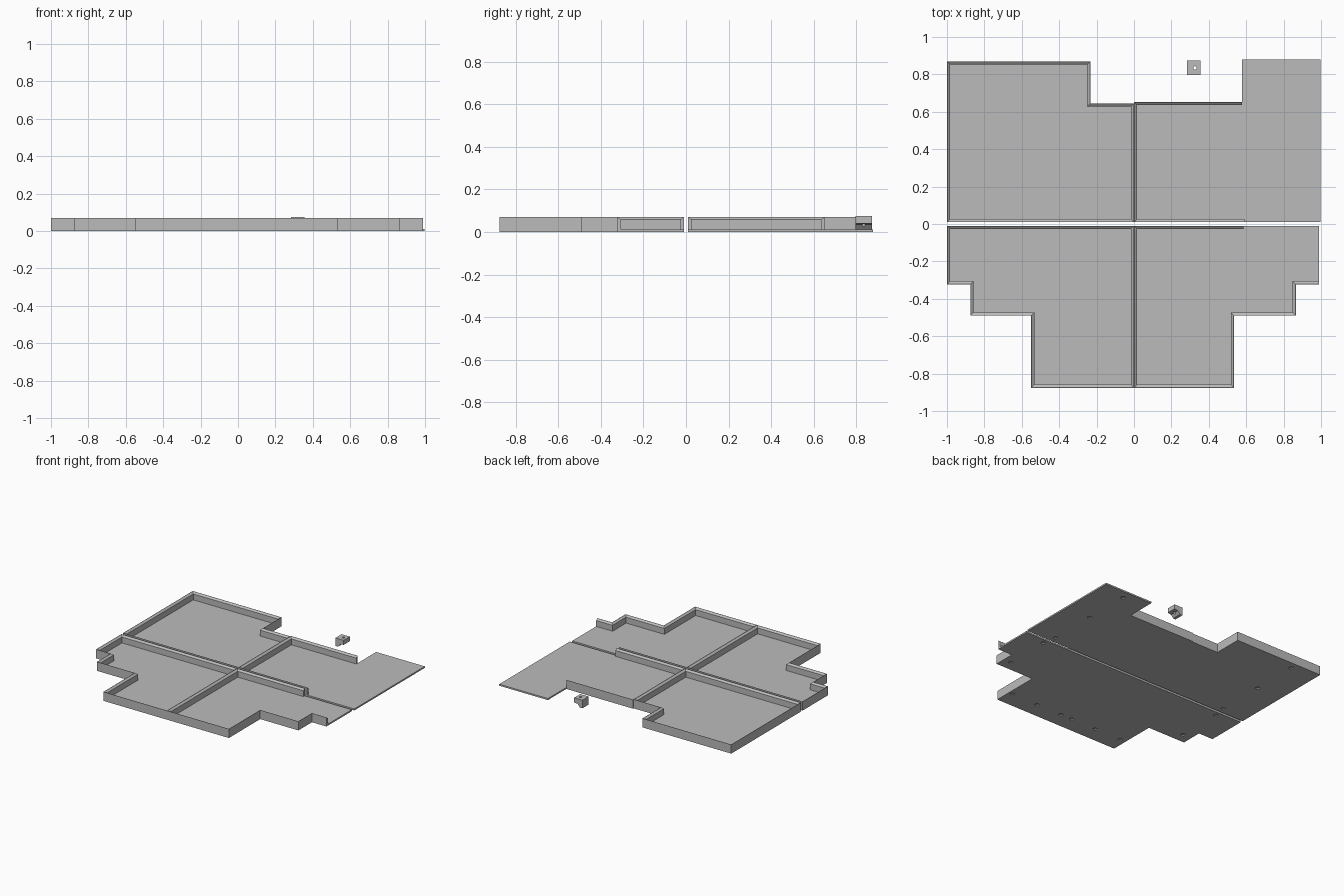
import bpy, bmesh
from mathutils import Vector, Matrix

cube = bpy.data.objects.get("Cube")
if cube:
    bpy.data.objects.remove(cube, do_unlink=True)

FLOOR, SHOULDER, TOP, WALL = 0.012, 0.058, 0.07, 0.017

grey = bpy.data.materials.new("light_grey")
grey.use_nodes = True
colour = (0.5, 0.5, 0.5, 1)
grey.diffuse_color = colour
grey.node_tree.nodes["Principled BSDF"].inputs["Base Color"].default_value = colour


def finish(name, bm):
    bmesh.ops.recalc_face_normals(bm, faces=bm.faces)
    mesh = bpy.data.meshes.new(name)
    bm.to_mesh(mesh)
    bm.free()
    mesh.materials.append(grey)
    obj = bpy.data.objects.new(name, mesh)
    bpy.context.collection.objects.link(obj)
    return obj


def prism(name, points, direction):
    """Extrude a flat polygon of 3D points."""
    bm = bmesh.new()
    face = bm.faces.new([bm.verts.new(p) for p in points])
    new = bmesh.ops.extrude_face_region(bm, geom=[face])["geom"]
    moved = [v for v in new if isinstance(v, bmesh.types.BMVert)]
    bmesh.ops.translate(bm, verts=moved, vec=direction)
    return finish(name, bm)


def drill(obj, centres, radius, depth):
    """Cut round holes, then drop the cutter."""
    bm = bmesh.new()
    for c in centres:
        bmesh.ops.create_cone(bm, cap_ends=True, segments=20, radius1=radius, radius2=radius,
                              depth=depth, matrix=Matrix.Translation(c))
    cutter = finish("hole_cutter", bm)
    cutter.hide_render = True
    mod = obj.modifiers.new("holes", "BOOLEAN")
    mod.operation, mod.solver, mod.object = "DIFFERENCE", "EXACT", cutter
    graph = bpy.context.evaluated_depsgraph_get()
    mesh = bpy.data.meshes.new_from_object(obj.evaluated_get(graph))
    obj.modifiers.clear()
    obj.data = mesh
    bpy.data.objects.remove(cutter, do_unlink=True)


def wall(name, path, closed):
    """Sweep a wall with a sloped inner rim along a path, interior on its left."""
    bm = bmesh.new()
    pts = [Vector(p) for p in path]
    n = len(pts)
    left = []
    for i in range(n if closed else n - 1):
        d = (pts[(i + 1) % n] - pts[i]).normalized()
        left.append(Vector((-d.y, d.x)))
    rings = []
    for i, p in enumerate(pts):
        if closed:
            inward = left[i - 1] + left[i]
        elif i == 0:
            inward = left[0]
        elif i == n - 1:
            inward = left[-1]
        else:
            inward = left[i - 1] + left[i]
        profile = ((0, FLOOR), (0, TOP), (0.002, TOP), (WALL, SHOULDER), (WALL, FLOOR))
        rings.append([bm.verts.new((p + inward * o).to_3d() + Vector((0, 0, z)))
                      for o, z in profile])
    for i in range(n if closed else n - 1):
        a, b = rings[i], rings[(i + 1) % n]
        for k in range(len(a)):
            j = (k + 1) % len(a)
            bm.faces.new((a[k], b[k], b[j], a[j]))
    if not closed:
        bm.faces.new(rings[0])
        bm.faces.new(rings[-1])
    return finish(name, bm)


# Tray outlines, counter-clockwise
back_left = [(-1, .01), (0, .01), (0, .645), (-.233, .645), (-.233, .87), (-1, .87)]
back_right = [(0, .01), (.997, .01), (.997, .88), (.577, .88), (.577, .652), (0, .652)]
front_left = [(0, -.01), (-1, -.01), (-1, -.323), (-.875, -.323),
              (-.875, -.49), (-.55, -.49), (-.55, -.876), (0, -.876)]
front_right = [(0, -.01), (0, -.876), (.535, -.876), (.535, -.49),
               (.865, -.49), (.865, -.323), (.99, -.323), (.99, -.01)]

# Shallow round sockets under the floors
back_rows = (.81, .44, .06)
front_spots = [(.8, -.05), (.8, -.41), (.5, -.75), (.27, -.75), (.05, -.75)]

for name, outline, side in (("back_left", back_left, -1), ("back_right", back_right, 1),
                            ("front_left", front_left, -1), ("front_right", front_right, 1)):
    floor = prism(name + "_floor", [(x, y, 0) for x, y in outline], (0, 0, FLOOR))
    spots = [(.78, y) for y in back_rows] if "back" in name else front_spots
    drill(floor, [(side * x, y, 0) for x, y in spots], .016, .016)

# Rim walls, left open where the right-hand trays run out flat
wall("back_left_wall", back_left, True)
wall("front_left_wall", front_left, True)
wall("back_right_wall", [(.577, .652), (0, .652), (0, .01), (.59, .01)], False)
wall("front_right_wall", [(.585, -.01)] + front_right[:-1], False)

# Loose corner clip with a slanted underside and a pin hole
clip_profile = [(.283, .012), (.305, .012), (.325, .035), (.355, .04), (.355, .075), (.283, .075)]
clip = prism("corner_clip", [(x, .797, z) for x, z in clip_profile], (0, .076, 0))
drill(clip, [(.326, .835, .05)], .009, .2)
